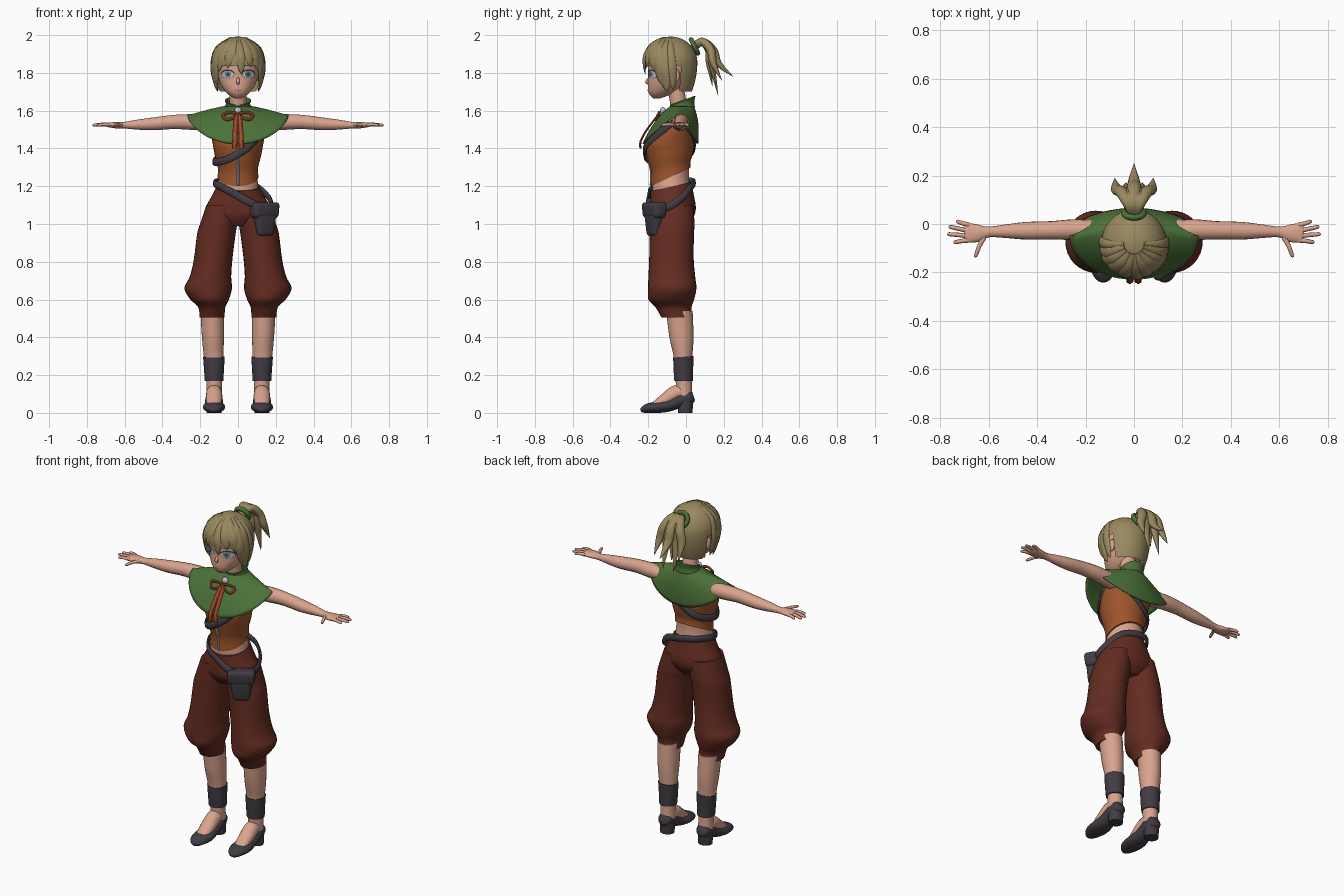
import bpy, bmesh, math
from math import sin, cos, pi, radians, sqrt
from mathutils import Vector
from mathutils.bvhtree import BVHTree

COLOURS = {
    "skin": (0.70, 0.37, 0.27), "hair": (0.32, 0.25, 0.115), "green": (0.07, 0.165, 0.04),
    "vest_orange": (0.34, 0.09, 0.025), "trouser_brown": (0.125, 0.025, 0.015),
    "charcoal": (0.053, 0.045, 0.057), "ribbon_red": (0.22, 0.032, 0.012),
    "light_grey": (0.55, 0.55, 0.6), "iris_blue": (0.15, 0.25, 0.3), "lip_pink": (0.5, 0.17, 0.13)}
MATS = {}
for key, c in COLOURS.items():
    MATS[key] = bpy.data.materials.new(key)
    MATS[key].diffuse_color = (*c, 1)


def finish(name, bm, mat, mirror=False, solid=0, angle=50):
    bmesh.ops.recalc_face_normals(bm, faces=bm.faces)
    me = bpy.data.meshes.new(name)
    bm.to_mesh(me)
    bm.free()
    me.materials.append(MATS[mat])
    for p in me.polygons:
        p.use_smooth = True
    me.set_sharp_from_angle(angle=radians(angle))
    ob = bpy.data.objects.new(name, me)
    bpy.context.collection.objects.link(ob)
    if mirror:
        ob.modifiers.new("Mirror", 'MIRROR')
    if solid:
        ob.modifiers.new("Solidify", 'SOLIDIFY').thickness = solid
    return ob


def spline(rows, k=4, closed=False):
    """Catmull-Rom through rows of equal-length tuples."""
    n, out = len(rows), []
    get = (lambda i: rows[i % n]) if closed else (lambda i: rows[max(0, min(n - 1, i))])
    for i in range(n if closed else n - 1):
        for j in range(k):
            t = j / k
            out.append([0.5 * (2 * b + (c - a) * t + (2 * a - 5 * b + 4 * c - d) * t * t
                               + (3 * b - a - 3 * c + d) * t ** 3)
                        for a, b, c, d in zip(get(i - 1), get(i), get(i + 1), get(i + 2))])
    return out if closed else out + [list(rows[-1])]


def skin_rings(rings, closed=False, caps=True):
    bm = bmesh.new()
    vs = [[bm.verts.new(p) for p in r] for r in rings]
    n = len(vs[0])
    for i in range(len(vs) if closed else len(vs) - 1):
        a, b = vs[i], vs[(i + 1) % len(vs)]
        for j in range(n):
            bm.faces.new((a[j], a[(j + 1) % n], b[(j + 1) % n], b[j]))
    if caps and not closed:
        bm.faces.new(vs[0])
        bm.faces.new(vs[-1])
    return bm


def loft(name, rows, mat, n=28, caps=True, k=4, **kw):
    """Stack of ellipses: rows of (cx, cy, z, rx, ry, rear lift)."""
    rings = [[(cx + rx * cos(2 * pi * j / n), cy + ry * sin(2 * pi * j / n),
               z + lift * sin(2 * pi * j / n)) for j in range(n)]
             for cx, cy, z, rx, ry, lift in spline(rows, k)]
    return finish(name, skin_rings(rings, caps=caps), mat, **kw)


def sweep(name, rows, mat, up=(0, 0, 1), n=12, closed=False, k=5, **kw):
    """Elliptical tube: rows of (x, y, z, half width, half height)."""
    rows = spline(rows, k, closed)
    m, rings = len(rows), []
    for i, r in enumerate(rows):
        p = Vector(r[:3])
        a = rows[(i - 1) % m] if closed else rows[max(i - 1, 0)]
        b = rows[(i + 1) % m] if closed else rows[min(i + 1, m - 1)]
        t = (Vector(b[:3]) - Vector(a[:3])).normalized()
        side = t.cross(up(p) if callable(up) else Vector(up)).normalized()
        top = side.cross(t)
        rings.append([p + side * r[3] * cos(2 * pi * j / n) + top * r[4] * sin(2 * pi * j / n)
                      for j in range(n)])
    return finish(name, skin_rings(rings, closed), mat, **kw)


def ball(name, loc, scale, mat, **kw):
    bm = bmesh.new()
    bmesh.ops.create_uvsphere(bm, u_segments=16, v_segments=10, radius=1)
    for v in bm.verts:
        v.co = Vector([c * s + l for c, s, l in zip(v.co, scale, loc)])
    return finish(name, bm, mat, **kw)


# head, nose, ears and neck
head = loft("head", [(0, -.155, 1.664, .012, .016, 0), (0, -.147, 1.675, .036, .038, 0),
                     (0, -.125, 1.70, .066, .075, 0), (0, -.105, 1.74, .092, .097, 0),
                     (0, -.09, 1.79, .106, .110, 0), (0, -.085, 1.85, .112, .115, 0),
                     (0, -.08, 1.93, .09, .095, 0), (0, -.08, 1.97, .03, .03, 0)], "skin", n=40)
sweep("nose", [(0, -.196, 1.775, .006, .004), (0, -.208, 1.752, .009, .008),
               (0, -.198, 1.74, .006, .003)], "skin", up=(0, -1, 0))
ball("ear", (.113, -.055, 1.785), (.012, .022, .036), "skin", mirror=True)
loft("neck", [(0, -.03, 1.56, .05, .05, 0), (0, -.04, 1.64, .044, .044, 0),
              (0, -.06, 1.74, .045, .045, 0)], "skin")

# face details as thin plates laid on the head
face = BVHTree.FromObject(head, bpy.context.evaluated_depsgraph_get())


def plate(name, cx, cz, rx, rz, mat, lift, bend=0, mirror=True):
    rings = []
    for s in (.02, .35, .7, 1):
        ring = []
        for j in range(20):
            x = cx + s * rx * cos(pi * j / 10)
            z = cz + s * rz * sin(pi * j / 10) + bend * ((x - cx) / rx) ** 2
            hit = face.ray_cast(Vector((x, -1, z)), Vector((0, 1, 0)))[0]
            ring.append((x, hit.y - lift, z))
        rings.append(ring)
    bm = skin_rings(rings, caps=False)
    bm.faces.new([v for v in bm.verts][:20])
    finish(name, bm, mat, mirror=mirror)


plate("eye_rim", .055, 1.794, .037, .025, "charcoal", .001)
plate("eye_white", .055, 1.791, .033, .020, "light_grey", .002)
plate("iris", .053, 1.792, .017, .019, "iris_blue", .003)
plate("pupil", .053, 1.792, .007, .009, "charcoal", .004)
plate("brow", .055, 1.838, .033, .004, "hair", .002, bend=-.008)
plate("mouth", 0, 1.706, .022, .004, "lip_pink", .002, bend=.005, mirror=False)

# hair: a cap open over the face, with locks laid on it
HC = Vector((0, -.08, 1.855))


def hair_point(az, th, grow=1.0):
    s = sin(radians(th))
    f = cos(radians(th)) if th > 0 else 1 - .25 * s * s
    return (.135 * f * grow * sin(radians(az)), HC.y - .14 * f * grow * cos(radians(az)),
            HC.z + (.137 if th > 0 else .17) * s * grow)


bm = skin_rings([[hair_point(j * 7.5, th) for j in range(48)] for th in range(-65, 90, 4)])
bmesh.ops.delete(bm, geom=[f for f in bm.faces if f.calc_center_median().y < -.03
                           and f.calc_center_median().z < 1.845], context='FACES')
finish("hair_cap", bm, "hair")

LOCKS = [(2, 8, -22, .026), (-10, -24, -10, .03), (16, 30, -8, .03), (-28, -48, -16, .032),
         (32, 52, -16, .032), (-50, -66, -45, .03), (52, 68, -45, .03), (-68, -80, -65, .03),
         (70, 80, -65, .03), (-86, -96, -58, .024), (86, 96, -58, .024)]
for a0, a1, end, w in LOCKS:
    rows = []
    for u, wide in ((0, .3), (.3, .75), (.6, 1), (.85, .7), (1, .04)):
        rows.append((*hair_point(a0 + (a1 - a0) * u, 72 + (end - 72) * u, 1.01), w * wide, .011 * wide))
    sweep("fringe_lock", rows, "hair", up=lambda p: p - Vector((0, -.08, 1.84)), n=8)

# ponytail and its tie
for x, y, z, w in ((0, .25, 1.78, .026), (.035, .17, 1.68, .028), (-.035, .17, 1.68, .028),
                   (.08, .19, 1.76, .024), (-.08, .19, 1.76, .024), (0, .14, 1.73, .03)):
    sweep("ponytail_lock", [(0, .03, 1.925, .02, .018), (x * .3, .085, 1.965, w, .022),
                            (x * .65, .09 + y * .22, 1.92, w * 1.1, .022),
                            (x * .9, .06 + y * .45, 1.85, w, .018), (x, y, z, .001, .001)],
          "hair", up=(0, .6, .8), n=10)
sweep("hair_tie", [(.04 * cos(a), .045 - .018 * sin(a), 1.94 + .036 * sin(a), .013, .013)
                   for a in [pi * i / 4 for i in range(8)]], "green",
      up=(0, .9, .4), n=10, closed=True)

# body
loft("torso", [(0, -.07, 1.12, .12, .10, 0), (0, -.08, 1.2, .108, .1, 0), (0, -.08, 1.28, .1, .096, 0),
               (0, -.085, 1.36, .116, .113, 0), (0, -.085, 1.43, .128, .123, 0),
               (0, -.06, 1.5, .14, .098, 0), (0, -.04, 1.56, .13, .07, 0),
               (0, -.03, 1.61, .055, .045, 0)], "skin")
loft("vest", [(0, -.08, 1.25, .108, .105, .05), (0, -.08, 1.3, .107, .104, .03),
              (0, -.085, 1.36, .122, .12, .01), (0, -.087, 1.43, .135, .132, 0),
              (0, -.062, 1.5, .146, .106, 0), (0, -.04, 1.55, .135, .08, 0)], "vest_orange")
sweep("zipper", [(0, -.188, 1.205, .007, .005), (0, -.187, 1.28, .007, .005),
                 (0, -.206, 1.36, .007, .005)], "light_grey", up=(0, -1, 0), n=6)

# arms, hands and fingers
sweep("arm", [(.12, -.03, 1.535, .045, .045), (.25, -.024, 1.54, .043, .042), (.34, -.026, 1.54, .038, .038),
              (.45, -.028, 1.53, .036, .034), (.53, -.03, 1.526, .028, .027), (.6, -.033, 1.523, .022, .018),
              (.645, -.038, 1.523, .036, .017), (.69, -.037, 1.525, .04, .012), (.70, -.037, 1.525, .03, .008)],
      "skin", n=18, mirror=True)
for x0, y0, x1, y1 in ((.68, -.005, .735, .01), (.685, -.027, .765, -.012), (.685, -.048, .77, -.042),
                       (.68, -.066, .745, -.075), (.62, -.055, .66, -.13)):
    xm, ym = (x0 + x1) / 2, (y0 + y1) / 2
    sweep("finger", [(x0, y0, 1.525, .011, .01), (xm, ym, 1.527, .009, .009),
                     (x1 - .006, y1, 1.523, .008, .007), (x1, y1, 1.521, .003, .003)],
          "skin", n=8, k=3, mirror=True)

# cape with a hem that rises over the arms, and a collar
rings = []
for i in range(13):
    t = i / 12
    ring = []
    for j in range(56):
        c, s = cos(2 * pi * j / 56), sin(2 * pi * j / 56)
        hz = 1.575 - .15 * abs(s) ** 1.3
        hx, hy = .267 * c, -.05 + (.115 if s > 0 else .18) * s
        nx, ny = .066 * c, -.02 + .06 * s
        ring.append((nx + (hx - nx) * t, ny + (hy - ny) * t + .012 * s * sin(pi * t),
                     1.625 + (hz - 1.625) * t ** 1.2))
    rings.append(ring)
finish("cape", skin_rings(rings, caps=False), "green", solid=.006)
loft("collar", [(0, -.02, 1.615, .068, .062, 0), (0, -.02, 1.635, .058, .058, .01),
                (0, -.018, 1.655, .064, .062, .023)], "green", caps=False, solid=.006)

# bow
ball("bow_bead", (0, -.122, 1.6), (.019, .016, .019), "light_grey")
sweep("bow_loop", [(.004, -.142, 1.58, .008, .005), (.04, -.145, 1.592, .008, .005),
                   (.078, -.14, 1.58, .008, .005), (.065, -.16, 1.555, .008, .005),
                   (.03, -.16, 1.56, .008, .005)], "ribbon_red", up=(0, -1, 0), n=8, closed=True, mirror=True)
ball("bow_knot", (0, -.145, 1.575), (.014, .012, .012), "ribbon_red")
for x, w, mat, out in ((.014, .014, "ribbon_red", 0), (.014, .006, "vest_orange", .003)):
    sweep("ribbon_tail", [(x * .5, -.148 - out, 1.575, w, .004), (x, -.205 - out, 1.5, w, .004),
                          (x * 1.2, -.238 - out, 1.44, w, .004), (x * 1.3, -.24 - out, 1.4, w, .004)],
          mat, up=(0, -1, 0), n=8, mirror=True)

# trousers
loft("trouser_waist", [(0, -.08, 1.198, .114, .108, .024), (0, -.075, 1.15, .138, .115, .012),
                       (0, -.07, 1.09, .17, .122, 0), (0, -.073, 1.04, .175, .115, 0),
                       (0, -.075, .99, .09, .08, 0)], "trouser_brown", n=36)
loft("trouser_leg", [(.085, -.073, 1.1, .082, .112, 0), (.103, -.073, 1.0, .098, .118, 0),
                     (.115, -.075, .945, .102, .117, 0), (.132, -.077, .81, .102, .118, 0),
                     (.146, -.075, .72, .110, .124, 0), (.158, -.073, .66, .126, .128, 0),
                     (.150, -.078, .6, .102, .121, 0), (.139, -.066, .56, .072, .096, 0),
                     (.137, -.05, .505, .066, .08, 0)], "trouser_brown", n=32, mirror=True)

# lower legs, ankle wraps, feet and shoes
loft("lower_leg", [(.137, -.035, .54, .062, .07, 0), (.133, -.024, .4, .058, .064, 0),
                   (.129, -.016, .3, .052, .05, 0), (.126, -.012, .17, .042, .043, 0),
                   (.126, -.008, .09, .042, .042, 0)], "skin", mirror=True)
loft("ankle_wrap", [(.128, -.014, .297, .057, .054, .004), (.127, -.014, .23, .053, .052, 0),
                    (.127, -.012, .17, .049, .05, 0)], "charcoal", k=2, mirror=True)
sweep("foot", [(.126, .01, .11, .036, .03), (.126, -.05, .105, .042, .042), (.127, -.11, .07, .043, .034),
               (.128, -.17, .036, .035, .02)], "skin", n=16, mirror=True)
sweep("shoe", [(.127, .04, .09, .022, .024), (.127, .024, .085, .04, .038), (.127, -.02, .072, .046, .038),
               (.127, -.08, .044, .05, .034), (.127, -.14, .031, .059, .031), (.127, -.195, .026, .05, .026),
               (.127, -.228, .017, .03, .017), (.127, -.24, .013, .01, .008)],
      "charcoal", n=20, mirror=True)
loft("shoe_heel", [(.127, -.004, 0, .04, .038, 0), (.127, -.004, .07, .043, .043, 0)],
     "charcoal", n=20, k=2, mirror=True)


# belts and pouch
def outward(p):
    return Vector((p.x, p.y + .07, 0))


sweep("hip_belt", [(*p, .02, .009) for p in (
    (-.124, -.08, 1.215), (-.075, -.176, 1.19), (0, -.197, 1.15), (.075, -.2, 1.11), (.14, -.172, 1.09),
    (.18, -.1, 1.09), (.163, -.02, 1.14), (.1, .027, 1.195), (0, .043, 1.22), (-.085, .01, 1.225))],
    "charcoal", up=outward, n=8, closed=True)
sweep("chest_strap", [(*p, .02, .009) for p in (
    (-.127, -.1, 1.33), (-.075, -.19, 1.335), (0, -.218, 1.37), (.075, -.205, 1.425), (.13, -.12, 1.5),
    (.13, -.04, 1.54), (.085, .03, 1.49), (0, .045, 1.42), (-.09, .01, 1.36))],
    "charcoal", up=outward, n=8, closed=True)
for name, w, d, z0, z1, taper in (("pouch", .142, .07, .935, 1.1, .62), ("pouch_flap", .156, .084, 1.03, 1.115, .95)):
    bm = bmesh.new()
    bmesh.ops.create_cube(bm, size=1)
    for v in bm.verts:
        low = v.co.z < 0
        v.co = Vector((v.co.x * w * (taper if low else 1), v.co.y * d * (.8 if low else 1), z0 if low else z1))
    bmesh.ops.bevel(bm, geom=bm.edges[:], offset=.02, segments=3, profile=.5, affect='EDGES')
    ob = finish(name, bm, "charcoal")
    ob.location = (.14, -.168, 0)
    ob.rotation_euler.z = radians(30)
